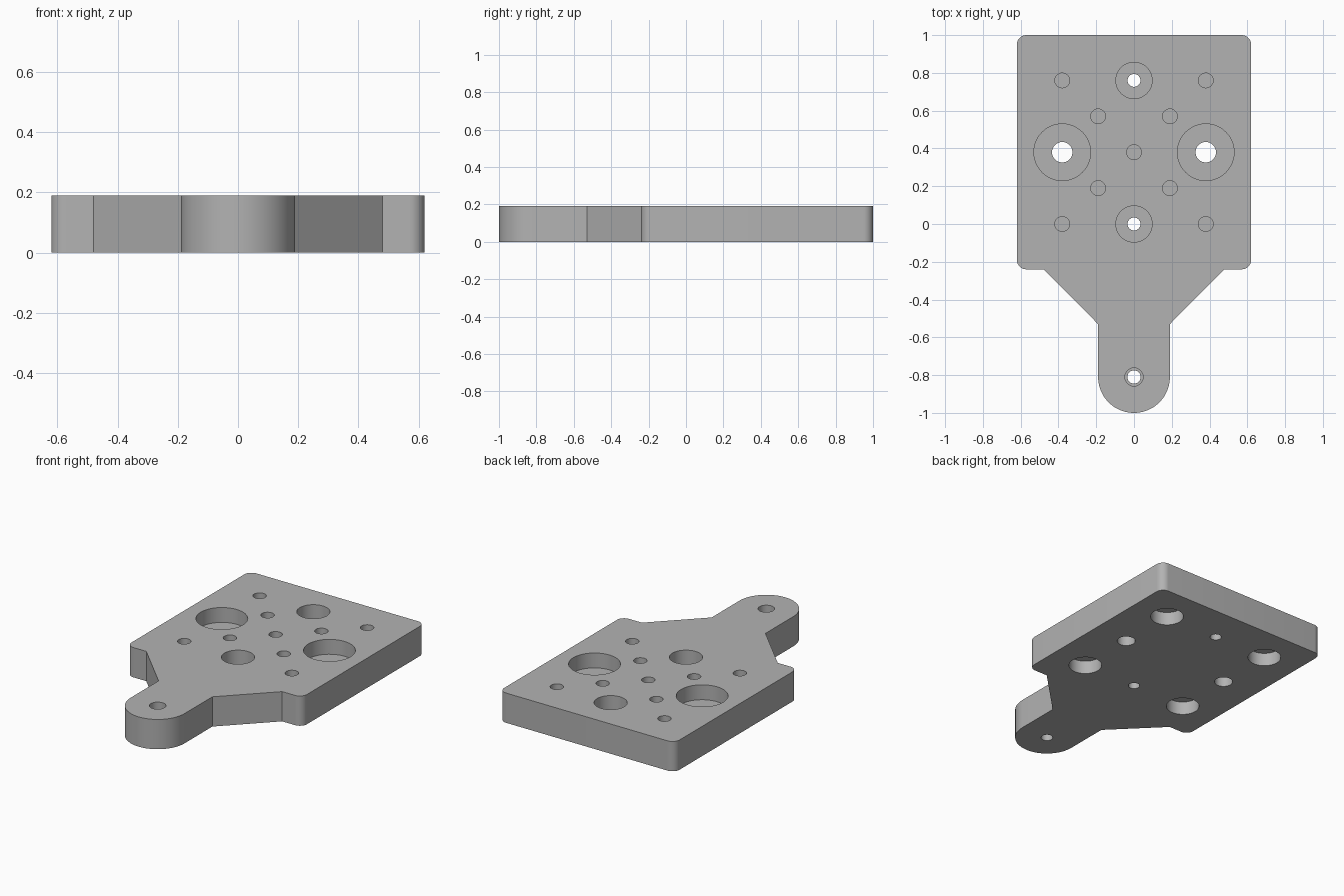
import bpy, bmesh, math

if "Cube" in bpy.data.objects:
    bpy.data.objects.remove(bpy.data.objects["Cube"], do_unlink=True)

THICK = 0.19
PITCH = 0.38
HALF = THICK / 2
OVER = 0.02      # cutters poke past the surface

# Single grey material
grey = bpy.data.materials.new("plain grey")
grey.use_nodes = True
grey.diffuse_color = (0.45, 0.45, 0.45, 1)
grey.node_tree.nodes["Principled BSDF"].inputs["Base Color"].default_value = grey.diffuse_color


def arc(cx, cy, r, start, end, steps):
    return [(cx + r * math.cos(math.radians(start + (end - start) * i / steps)),
             cy + r * math.sin(math.radians(start + (end - start) * i / steps)))
            for i in range(steps + 1)]


def make_object(name, bm):
    bmesh.ops.recalc_face_normals(bm, faces=bm.faces)
    mesh = bpy.data.meshes.new(name)
    bm.to_mesh(mesh)
    bm.free()
    mesh.materials.append(grey)
    obj = bpy.data.objects.new(name, mesh)
    bpy.context.collection.objects.link(obj)
    return obj


# Plate outline: right half from the back down to the rounded tab, then mirrored
R = 0.05
half = arc(0.62 - R, 1 - R, R, 90, 0, 10)
half += arc(0.62 - R, -0.24 + R, R, 0, -90, 10)
half += [(0.48, -0.24), (0.19, -0.53)]
half += arc(0, -0.81, 0.19, 0, -90, 24)
outline = half + [(-x, y) for x, y in reversed(half[:-1])]

bm = bmesh.new()
base = bm.faces.new([bm.verts.new((x, y, 0)) for x, y in outline])
top = bmesh.ops.extrude_face_region(bm, geom=[base])["geom"]
bmesh.ops.translate(bm, vec=(0, 0, THICK),
                    verts=[v for v in top if isinstance(v, bmesh.types.BMVert)])
plate = make_object("mounting_plate", bm)


def lathe(bm, x, y, profile, sides=48):
    """Closed stepped plug from (radius, height) pairs."""
    rings = []
    for r, z in profile:
        rings.append([bm.verts.new((x + px, y + py, z))
                      for px, py in arc(0, 0, r, 0, 360, sides)[:-1]])
    for a, b in zip(rings, rings[1:]):
        for i in range(sides):
            j = (i + 1) % sides
            bm.faces.new((a[i], a[j], b[j], b[i]))
    bm.faces.new(rings[0])
    bm.faces.new(rings[-1])


def stepped(bm, x, y, r_through, r_bore):
    lathe(bm, x, y, [(r_through, -OVER), (r_through, HALF),
                     (r_bore, HALF), (r_bore, THICK + OVER)])


cut = bmesh.new()
# Counterbored through holes
for s in (-1, 1):
    stepped(cut, s * PITCH, PITCH, 0.054, 0.15)
for y in (0, 2 * PITCH):
    stepped(cut, 0, y, 0.034, 0.096)
stepped(cut, 0, -0.81, 0.035, 0.048)
# Shallow blind holes on top, wide pockets underneath at the corners
blind = [(0, PITCH)]
for sx in (-1, 1):
    for sy in (-1, 1):
        corner = (sx * PITCH, PITCH + sy * PITCH)
        blind += [corner, (sx * PITCH / 2, PITCH + sy * PITCH / 2)]
        lathe(cut, *corner, [(0.098, -OVER), (0.098, 0.085)])
for x, y in blind:
    lathe(cut, x, y, [(0.039, THICK - 0.085), (0.039, THICK + OVER)])
cutter = make_object("hole_cutter", cut)
cutter.hide_render = True

# Cut the holes and bake the result into the plate
mod = plate.modifiers.new("holes", "BOOLEAN")
mod.operation = "DIFFERENCE"
mod.solver = "EXACT"
mod.object = cutter
bpy.ops.object.select_all(action="DESELECT")
plate.select_set(True)
bpy.context.view_layer.objects.active = plate
bpy.ops.object.modifier_apply(modifier=mod.name)
bpy.data.objects.remove(cutter, do_unlink=True)
bpy.ops.object.shade_smooth_by_angle(angle=math.radians(30))
